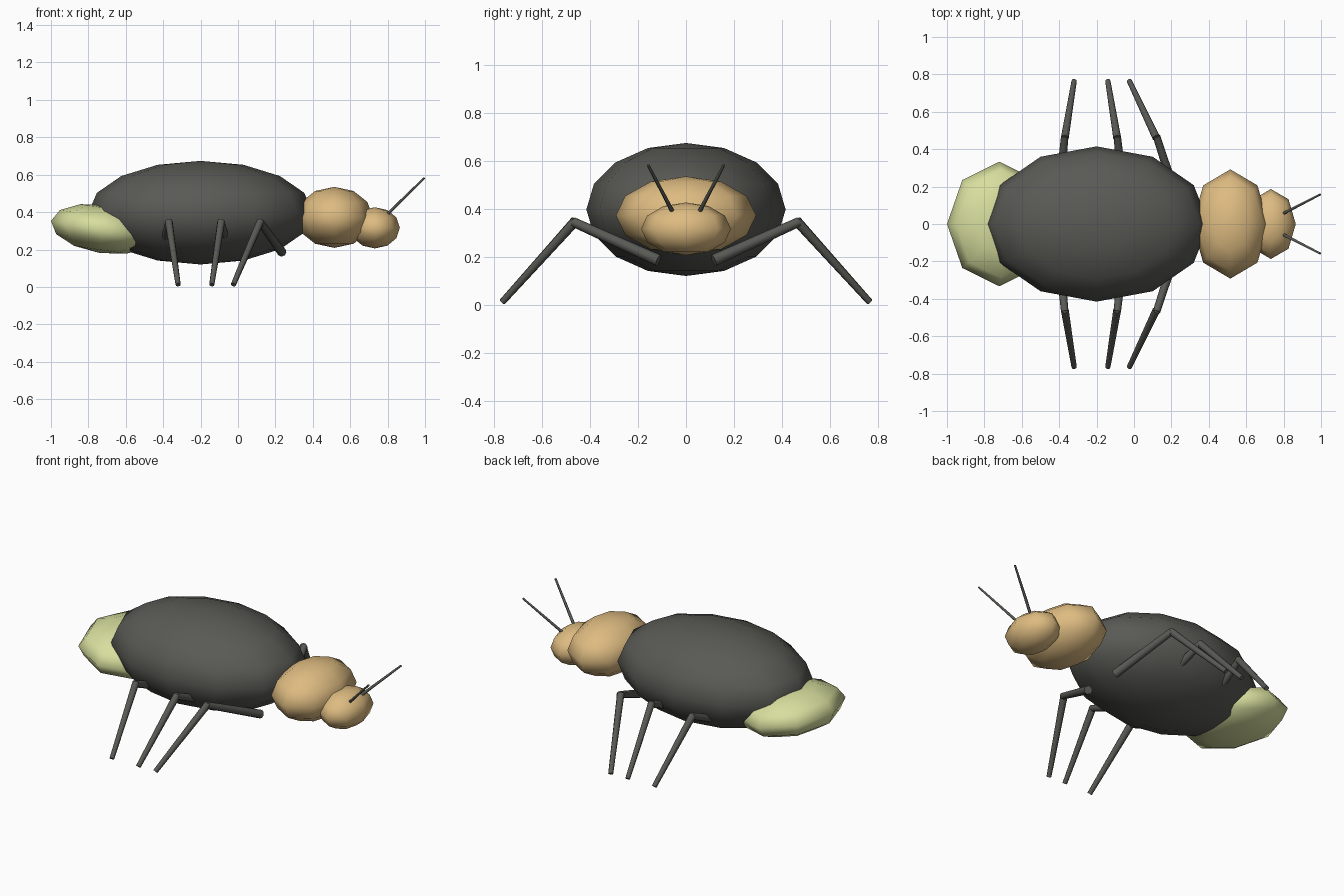
import bpy
import math
from mathutils import Vector

cube = bpy.data.objects.get("Cube")
if cube:
    bpy.data.objects.remove(cube, do_unlink=True)


def material(name, rgb):
    mat = bpy.data.materials.new(name)
    mat.use_nodes = True
    mat.diffuse_color = (*rgb, 1)
    mat.node_tree.nodes["Principled BSDF"].inputs["Base Color"].default_value = (*rgb, 1)
    return mat


charcoal = material("charcoal shell", (0.1, 0.1, 0.09))
tan = material("warm tan", (0.73, 0.5, 0.22))
glow = material("pale yellow green", (0.68, 0.73, 0.34))


def finish(name, mat, angle):
    obj = bpy.context.object
    obj.name = name
    obj.data.materials.append(mat)
    bpy.ops.object.shade_smooth_by_angle(angle=math.radians(angle))
    return obj


def ellipsoid(name, mat, centre, radii, segments, rings, tilt=0):
    bpy.ops.mesh.primitive_uv_sphere_add(segments=segments, ring_count=rings,
                                         location=centre, rotation=(0, tilt, 0))
    bpy.context.object.scale = radii
    bpy.ops.object.transform_apply(location=False, rotation=False, scale=True)
    return finish(name, mat, 89)


def rod(name, start, end, r_start, r_end, sides=8):
    a, b = Vector(start), Vector(end)
    bpy.ops.mesh.primitive_cone_add(vertices=sides, radius1=r_start, radius2=r_end,
                                    depth=(b - a).length, location=(a + b) / 2,
                                    rotation=(b - a).to_track_quat('Z', 'Y').to_euler())
    return finish(name, charcoal, 65)


# Body parts, head towards +x
ellipsoid("wing_case", charcoal, (-0.2, 0, 0.397), (0.6, 0.415, 0.277), 12, 8)
ellipsoid("thorax", tan, (0.515, 0, 0.372), (0.205, 0.292, 0.163), 8, 6)
ellipsoid("head", tan, (0.732, 0, 0.316), (0.133, 0.187, 0.11), 8, 6)
ellipsoid("glowing_tail", glow, (-0.72, 0, 0.31), (0.283, 0.333, 0.13), 8, 6, 0.15)

# Legs as (name, hip x, knee x, foot x), then antennae, on both sides
legs = [("front", 0.235, 0.12, -0.025),
        ("middle", -0.05, -0.09, -0.14),
        ("back", -0.405, -0.37, -0.32)]
for side, s in (("left", 1), ("right", -1)):
    for name, hip, knee, foot in legs:
        rod(f"{name}_{side}_upper_leg", (hip, s * 0.115, 0.185), (knee, s * 0.47, 0.345), 0.025, 0.02)
        rod(f"{name}_{side}_lower_leg", (knee, s * 0.46, 0.35), (foot, s * 0.765, 0.012), 0.021, 0.014)
    rod(f"{side}_antenna", (0.79, s * 0.052, 0.38), (0.996, s * 0.158, 0.582), 0.009, 0.006, 6)
